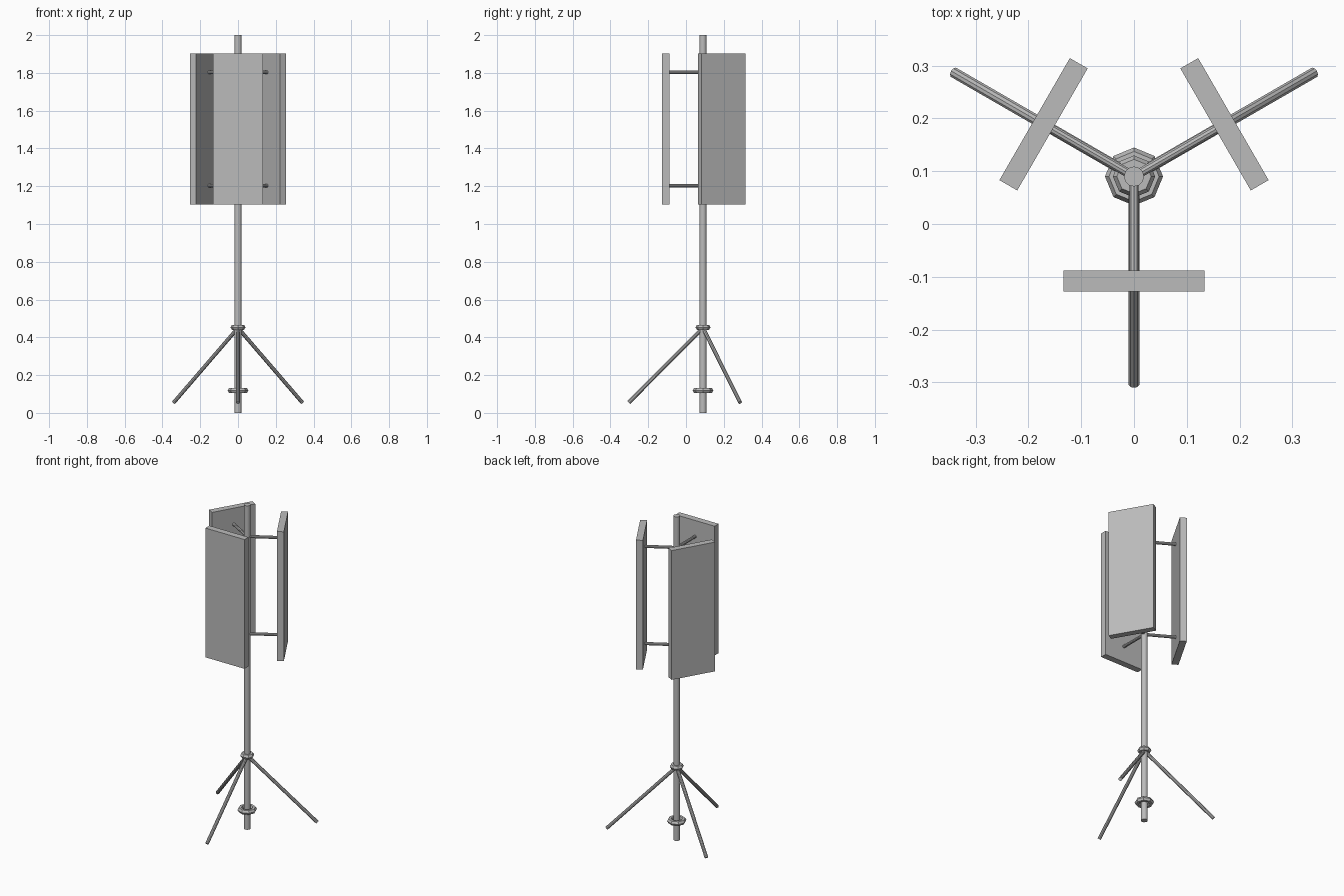
import bpy
import math
from mathutils import Vector, Matrix

cube = bpy.data.objects.get("Cube")
if cube:
    bpy.data.objects.remove(cube, do_unlink=True)

AXIS = Vector((0, 0.09, 0))  # the mast stands slightly behind the centre

grey = bpy.data.materials.new("metal_grey")
grey.use_nodes = True
COLOUR = (0.5, 0.5, 0.5, 1)
grey.diffuse_color = COLOUR
grey.node_tree.nodes["Principled BSDF"].inputs["Base Color"].default_value = COLOUR


def finish(name):
    obj = bpy.context.object
    obj.name = name
    obj.data.materials.append(grey)
    return obj


def rod(name, start, end, radius, sides):
    """Cylinder between two points."""
    span = end - start
    bpy.ops.mesh.primitive_cylinder_add(vertices=sides, radius=radius, depth=span.length)
    obj = finish(name)
    turn = span.to_track_quat("Z", "Y").to_matrix().to_4x4()
    obj.matrix_world = Matrix.Translation((start + end) / 2) @ turn
    bpy.ops.object.shade_smooth_by_angle(angle=math.radians(35))
    return obj


def collar(name, height, radius):
    """Chunky faceted ring around the mast."""
    bpy.ops.mesh.primitive_torus_add(
        location=AXIS + Vector((0, 0, height)), major_segments=8, minor_segments=6,
        major_radius=radius, minor_radius=0.015)
    return finish(name)


# Mast and its two collars
rod("mast", AXIS, AXIS + Vector((0, 0, 2)), 0.019, 12)
collar("leg_collar", 0.453, 0.025)
collar("base_collar", 0.118, 0.04)

# Three blades with two arms each, and three legs
for i, side in enumerate(("front", "left", "right")):
    angle = math.radians(-90 + 120 * i)
    out = Vector((math.cos(angle), math.sin(angle), 0))

    bpy.ops.mesh.primitive_cube_add(
        size=1, location=AXIS + out * 0.198 + Vector((0, 0, 1.503)), rotation=(0, 0, angle))
    blade = finish(side + "_blade")
    blade.scale = (0.039, 0.267, 0.798)

    for level, z in (("lower", 1.203), ("upper", 1.803)):
        hub = AXIS + Vector((0, 0, z))
        rod(f"{side}_{level}_arm", hub, hub + out * 0.198, 0.009, 10)

    rod(side + "_leg", AXIS + Vector((0, 0, 0.45)),
        AXIS + out * 0.393 + Vector((0, 0, 0.055)), 0.0105, 10)
